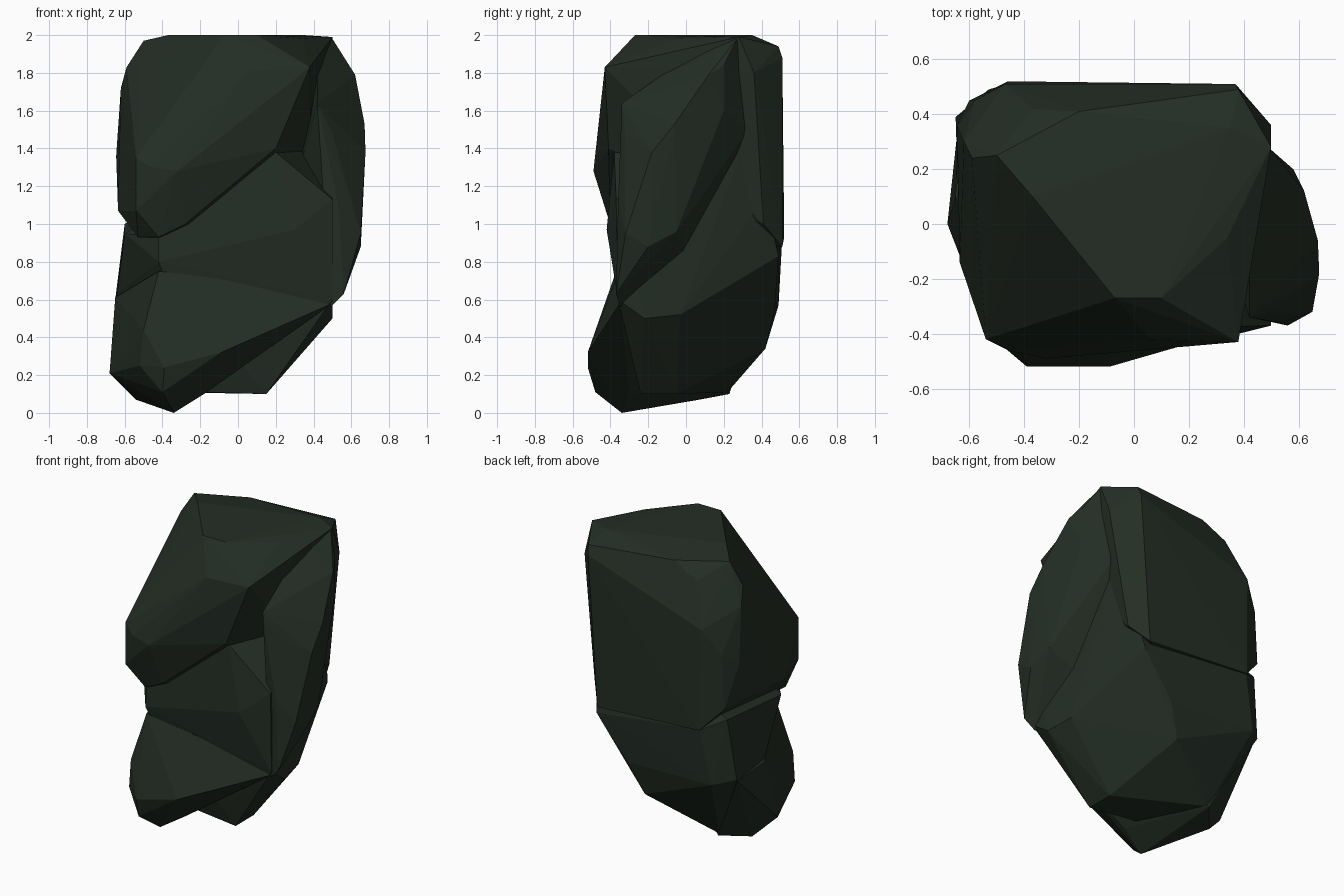
import bpy
import bmesh

# Remove the default cube only
default_cube = bpy.data.objects.get("Cube")
if default_cube is not None:
    bpy.data.objects.remove(default_cube, do_unlink=True)


def make_material(name, colour):
    """Create one flat, matte colour."""
    material = bpy.data.materials.new(name)
    material.use_nodes = True
    material.diffuse_color = colour
    shader = material.node_tree.nodes["Principled BSDF"]
    shader.inputs["Base Color"].default_value = colour
    shader.inputs["Roughness"].default_value = 1
    return material


def make_chunk(name, corners, material):
    """Wrap a faceted convex chunk of stone around a few corner points."""
    bm = bmesh.new()
    for corner in corners:
        bm.verts.new(corner)
    hull = bmesh.ops.convex_hull(bm, input=list(bm.verts))
    buried = {item for item in hull["geom_interior"] + hull["geom_unused"]
              if isinstance(item, bmesh.types.BMVert)}
    bmesh.ops.delete(bm, geom=list(buried), context="VERTS")
    bmesh.ops.recalc_face_normals(bm, faces=list(bm.faces))
    mesh = bpy.data.meshes.new(name)
    bm.to_mesh(mesh)
    bm.free()
    mesh.materials.append(material)
    chunk = bpy.data.objects.new(name, mesh)
    bpy.context.scene.collection.objects.link(chunk)
    return chunk


def fuse(body, chunks):
    """Union the chunks into the body, leaving creases where they meet."""
    for chunk in chunks:
        union = body.modifiers.new("fuse " + chunk.name, "BOOLEAN")
        union.operation = "UNION"
        union.solver = "EXACT"
        union.object = chunk
    depsgraph = bpy.context.evaluated_depsgraph_get()
    fused = bpy.data.meshes.new_from_object(body.evaluated_get(depsgraph))
    body.modifiers.clear()
    body.data = fused
    for chunk in chunks:
        bpy.data.objects.remove(chunk, do_unlink=True)


stone = make_material("dark green stone", (0.017, 0.027, 0.018, 1))

# Toe: low front wedge that the stone rests on
toe = [(-.34, -.34, 0), (-.54, .07, .07), (-.4, .23, .1),
       (-.4, -.48, .11), (-.39, -.52, .24), (-.09, -.52, .32),
       (-.18, -.3, .1), (-.68, 0, .21), (-.52, -.41, .25),
       (-.5, -.42, .44), (-.65, .1, .61), (-.1, -.37, .71),
       (-.42, -.37, .75), (.5, -.35, .58), (-.64, .37, .58)]

# Lower mass: narrow underside, leaning out towards the back and side
underside = [(-.4, .22, .11), (-.18, -.2, .11), (.15, -.24, .1),
             (.15, -.05, .1), (.01, .42, .34)]
flanks = [(-.65, .39, .6), (-.64, .08, .63), (-.53, .49, .57),
          (.1, .47, .55), (.47, -.03, .52), (.5, -.22, .5),
          (.5, -.36, .6), (.38, .23, .72), (-.1, -.36, .69),
          (.32, .49, .83), (-.46, .51, .93)]
waist = [(-.42, -.38, .8), (-.42, -.37, .93), (.3, -.42, .97),
         (.5, -.37, 1.13), (-.6, -.15, .95), (-.6, .42, 1),
         (.2, -.38, 1.38), (.41, .34, 1.5), (.39, .35, 1.04)]

# Upper mass: flat crown, chamfered front corner and overhanging brow
crown = [(-.5, .25, 1.97), (-.37, .1, 2), (-.07, -.27, 2), (.1, -.27, 2),
         (.34, -.05, 1.98), (.42, .12, 1.98), (.5, .28, 1.99),
         (.35, .35, 2), (.38, .49, 1.94), (-.37, .42, 1.87),
         (-.2, .41, 1.96)]
brow = [(.38, -.43, 1.83), (.06, -.42, 1.81), (.2, -.41, 1.4),
        (-.32, -.49, 1.28), (-.46, -.46, 1.3), (-.42, -.38, .93),
        (-.28, -.4, 1), (-.54, -.42, 1.07), (-.54, -.42, 1.35),
        (-.53, -.3, .93)]
back = [(-.59, .24, 1.83), (-.62, .3, 1.72), (-.645, .36, 1.36),
        (-.6, .45, 1.08), (-.58, .45, 1.44), (-.635, -.14, 1.07),
        (-.47, .51, 1.6), (-.46, .52, .93), (.37, .51, 1.88),
        (.3, .51, .88), (.5, .36, 1.8), (.43, .37, 1.5),
        (.39, .41, 1.0)]

# Side lobe: bulge on one side, set back a little from the brow
lobe = [(.49, -.35, .56), (.56, -.37, .63), (.65, -.32, .95),
        (.65, -.2, .88), (.63, -.05, .96), (.675, -.18, 1.38),
        (.67, -.06, 1.53), (.62, .12, 1.79), (.58, .2, 1.84),
        (.5, .27, 1.98), (.42, .12, 1.96), (.58, .2, 1.6),
        (.43, .33, 1.5), (.53, -.36, 1.1), (.5, -.32, 1.48),
        (.42, -.34, 1.64), (.3, 0, 1.2), (.39, 0, .81),
        (.51, .13, 1.33)]

# Fuse everything into one flat-shaded boulder
boulder = make_chunk("boulder", underside + flanks + waist, stone)
fuse(boulder, [make_chunk("toe", toe, stone),
               make_chunk("upper_mass", crown + brow + back, stone),
               make_chunk("side_lobe", lobe, stone)])
for face in boulder.data.polygons:
    face.use_smooth = False
